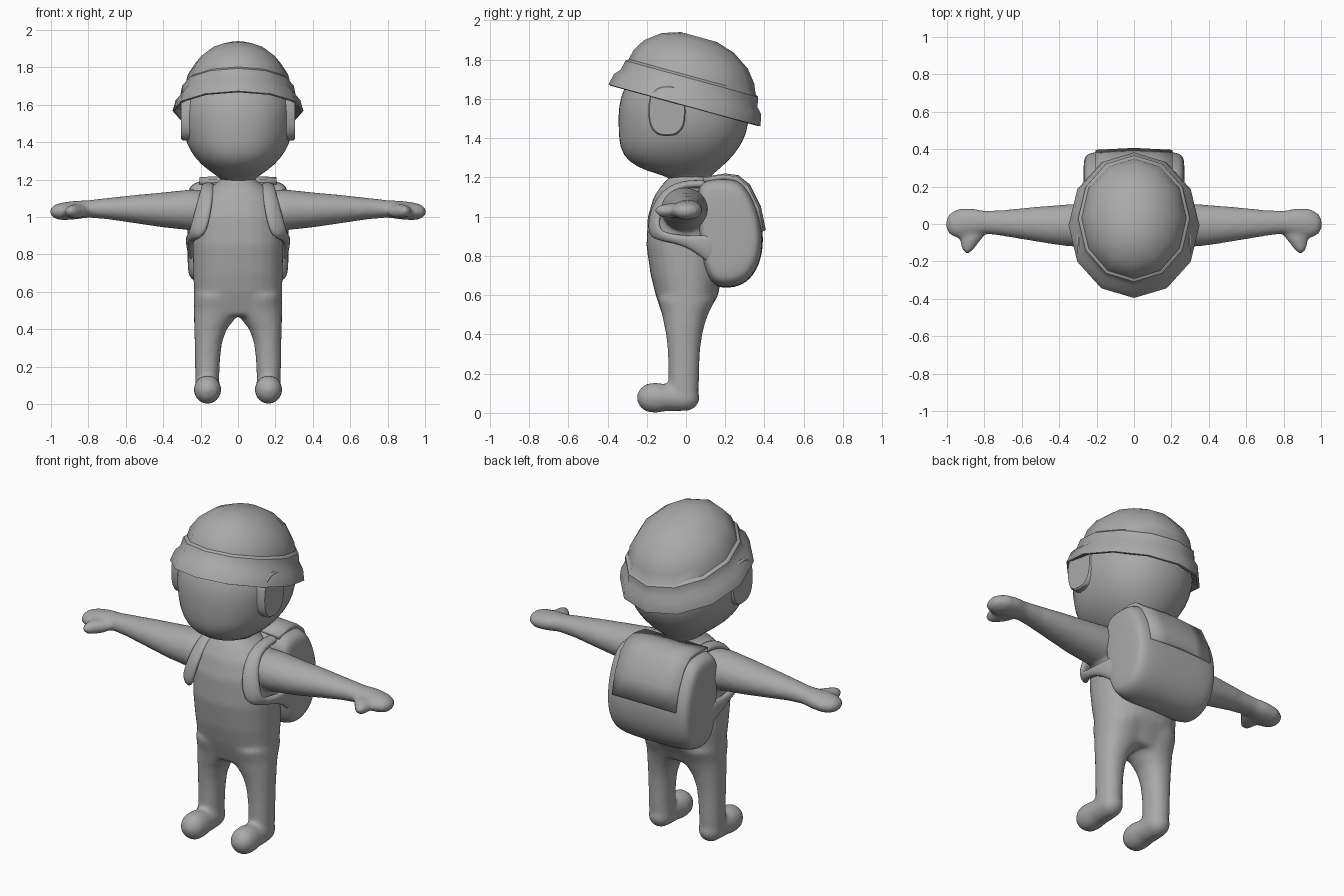
import bpy, bmesh, math

if "Cube" in bpy.data.objects:
    bpy.data.objects.remove(bpy.data.objects["Cube"])

mat = bpy.data.materials.new("plain grey")
mat.diffuse_color = (0.4, 0.4, 0.4, 1)
mat.use_nodes = True
mat.node_tree.nodes["Principled BSDF"].inputs["Base Color"].default_value = mat.diffuse_color


def ring(axis, pos, c1, r1, c2, r2, p=2.0, n=24):
    """Superellipse ring square to an axis."""
    pts = []
    for i in range(n):
        t = 2 * math.pi * i / n
        c, s = math.cos(t), math.sin(t)
        a = c1 + r1 * math.copysign(abs(c) ** (2 / p), c)
        b = c2 + r2 * math.copysign(abs(s) ** (2 / p), s)
        pts.append({"x": (pos, a, b), "y": (a, pos, b), "z": (a, b, pos)}[axis])
    return pts


def loft(bm, rings):
    """Skin closed rings and cap both ends."""
    vs = [[bm.verts.new(p) for p in r] for r in rings]
    n = len(vs[0])
    for a, b in zip(vs, vs[1:]):
        for i in range(n):
            j = (i + 1) % n
            bm.faces.new((a[i], a[j], b[j], b[i]))
    bm.faces.new(vs[0][::-1])
    bm.faces.new(vs[-1])


def finish(name, bm, angle=180, subsurf=0):
    bmesh.ops.recalc_face_normals(bm, faces=bm.faces)
    me = bpy.data.meshes.new(name)
    bm.to_mesh(me)
    bm.free()
    me.materials.append(mat)
    ob = bpy.data.objects.new(name, me)
    bpy.context.collection.objects.link(ob)
    bpy.ops.object.select_all(action="DESELECT")
    ob.select_set(True)
    bpy.context.view_layer.objects.active = ob
    if angle == 180:
        bpy.ops.object.shade_smooth()
    else:
        bpy.ops.object.shade_smooth_by_angle(angle=math.radians(angle))
    if subsurf:
        m = ob.modifiers.new("round", "SUBSURF")
        m.levels = m.render_levels = subsurf
    return ob


# body: torso, legs, feet, arms and thumbs fused into one soft skin
bm = bmesh.new()
torso = [(.47, .225, -.11, .095), (.54, .232, -.135, .13), (.6, .236, -.155, .165),
         (.7, .24, -.18, .18), (.85, .242, -.202, .175), (1.0, .235, -.195, .155),
         (1.1, .2, -.165, .135), (1.16, .15, -.125, .12), (1.2, .09, -.085, .12),
         (1.27, .085, -.06, .11)]
loft(bm, [ring("z", z, 0, rx, (f + b) / 2, (b - f) / 2, 2.3) for z, rx, f, b in torso])
legs = [(.06, .097, .228, -.08, .06), (.15, .1, .229, -.09, .066), (.25, .095, .231, -.09, .068),
        (.33, .085, .232, -.094, .073), (.4, .06, .234, -.102, .083), (.45, .02, .235, -.112, .095),
        (.5, -.02, .235, -.122, .112), (.58, -.02, .236, -.145, .15)]
feet = [(.067, .02, .02), (.05, .047, .047), (.02, .064, .066), (-.05, .068, .069), (-.1, .07, .068),
        (-.15, .074, .078), (-.2, .07, .073), (-.232, .05, .05), (-.25, .017, .017)]
arms = [(.1, 1.04, .1, 0, .12), (.25, 1.038, .11, -.008, .12), (.4, 1.038, .094, -.006, .108),
        (.55, 1.042, .076, 0, .09), (.7, 1.045, .057, .005, .07), (.8, 1.043, .047, .01, .062),
        (.87, 1.037, .05, .01, .074), (.94, 1.03, .048, .003, .08), (.985, 1.028, .036, 0, .058),
        (1.004, 1.028, .014, 0, .025)]
thumb = [(0, .86, .07, .035), (-.07, .865, .062, .038), (-.11, .882, .044, .036),
         (-.14, .89, .03, .027), (-.157, .89, .012, .012)]
for s in (-1, 1):
    loft(bm, [ring("z", z, s * (a + b) / 2, (b - a) / 2, (f + k) / 2, (k - f) / 2, 2.2)
              for z, a, b, f, k in legs])
    loft(bm, [ring("y", y, s * .163, rx, .077, rz) for y, rx, rz in feet])
    loft(bm, [ring("x", s * x, cy, ry, cz, rz) for x, cz, rz, cy, ry in arms])
    loft(bm, [ring("y", y, s * x, rx, 1.03, rz) for y, x, rx, rz in thumb])
body = finish("body", bm)
m = body.modifiers.new("fuse", "REMESH")
m.mode, m.voxel_size, m.use_smooth_shade = "VOXEL", .013, True
m = body.modifiers.new("soften", "SMOOTH")
m.factor, m.iterations = .5, 8

# head
bm = bmesh.new()
head = [(1.17, .085, -.07, .11), (1.205, .09, -.09, .125), (1.23, .13, -.2, .155),
        (1.28, .2, -.3, .215), (1.35, .258, -.34, .275), (1.43, .29, -.346, .315),
        (1.52, .303, -.348, .325), (1.6, .303, -.34, .32), (1.7, .27, -.3, .28),
        (1.79, .2, -.2, .19), (1.84, .08, -.08, .08)]
loft(bm, [ring("z", z, 0, rx, (f + b) / 2, (b - f) / 2, 2.2) for z, rx, f, b in head])
finish("head", bm, subsurf=1)

# ears
for s, side in ((-1, "left"), (1, "right")):
    bm = bmesh.new()
    loft(bm, [ring("x", s * x, -.097, .095 * k, 1.54, .13 * k, 2.6)
              for x, k in ((.2, 1), (.296, 1), (.305, .94))])
    finish(side + "_ear", bm, 40)

# helmet: twelve-sided stepped dome, tilted back
bm = bmesh.new()
dome = [(.1, .27, .31), (.012, .31, .355), (-.003, .34, .388), (.0, .35, .402), (.06, .333, .388),
        (.088, .308, .362), (.14, .298, .35), (.152, .28, .335), (.2, .268, .32),
        (.265, .225, .275), (.325, .15, .19), (.355, .07, .095)]
cs, sn = math.cos(math.radians(15.3)), math.sin(math.radians(15.3))
loft(bm, [[(x, u * cs + h * sn, 1.565 - u * sn + h * cs)
           for x, u, h in ring("z", h, 0, rx, -.008 - .1 * max(0, h - .14), ry, n=12)]
          for h, rx, ry in dome])
finish("helmet", bm, 35)

# backpack: side profile lofted across x, drawn in at both sides
pack = [(.05, 1.17), (.12, 1.2), (.25, 1.2), (.31, 1.16), (.375, 1.03), (.398, .88), (.375, .75),
        (.31, .66), (.22, .635), (.14, .645), (.1, .71), (.075, .8), (.06, .95)]
bm = bmesh.new()
loft(bm, [[(x, .2 + (y - .2) * k, .92 + (z - .92) * k) for y, z in pack]
          for x, k in ((-.272, .74), (-.255, .9), (-.2, 1), (0, 1.01), (.2, 1), (.255, .9), (.272, .74))])
finish("backpack", bm, subsurf=2)

# backpack flap
bm = bmesh.new()
flap = [(.1, 1.192), (.2, 1.208), (.262, 1.2), (.318, 1.155), (.37, 1.05), (.395, .93)]
cols = [[bm.verts.new((x, y - abs(x) * .05, z - abs(x) * .03)) for y, z in flap]
        for x in (-.205, -.1, 0, .1, .205)]
for a, b in zip(cols, cols[1:]):
    for i in range(len(flap) - 1):
        bm.faces.new((a[i], b[i], b[i + 1], a[i + 1]))
ob = finish("backpack_flap", bm, 50)
m = ob.modifiers.new("thickness", "SOLIDIFY")
m.thickness, m.offset = .024, 0

# shoulder straps: ribbon edges over the shoulder and back under the arm
inner = [(.12, .16, 1.16), (.122, 0, 1.175), (.127, -.11, 1.135), (.14, -.175, 1.04),
         (.158, -.19, .95), (.185, -.18, .89), (.235, -.12, .875), (.257, 0, .85),
         (.25, .09, .78), (.24, .16, .72)]
outer = [(.2, .16, 1.16), (.195, .01, 1.17), (.205, -.09, 1.13), (.23, -.13, 1.04),
         (.25, -.14, .97), (.258, -.13, .93), (.262, -.09, .915), (.265, 0, .905),
         (.26, .1, .91), (.25, .17, .92)]
for s, side in ((-1, "left"), (1, "right")):
    bm = bmesh.new()
    rows = [[bm.verts.new((s * x, y, z)) for x, y, z in e] for e in (inner, outer)]
    for i in range(len(inner) - 1):
        bm.faces.new((rows[0][i], rows[1][i], rows[1][i + 1], rows[0][i + 1]))
    ob = finish(side + "_strap", bm)
    m = ob.modifiers.new("thickness", "SOLIDIFY")
    m.thickness, m.offset = .045, 0
    m = ob.modifiers.new("round", "SUBSURF")
    m.levels = m.render_levels = 2
